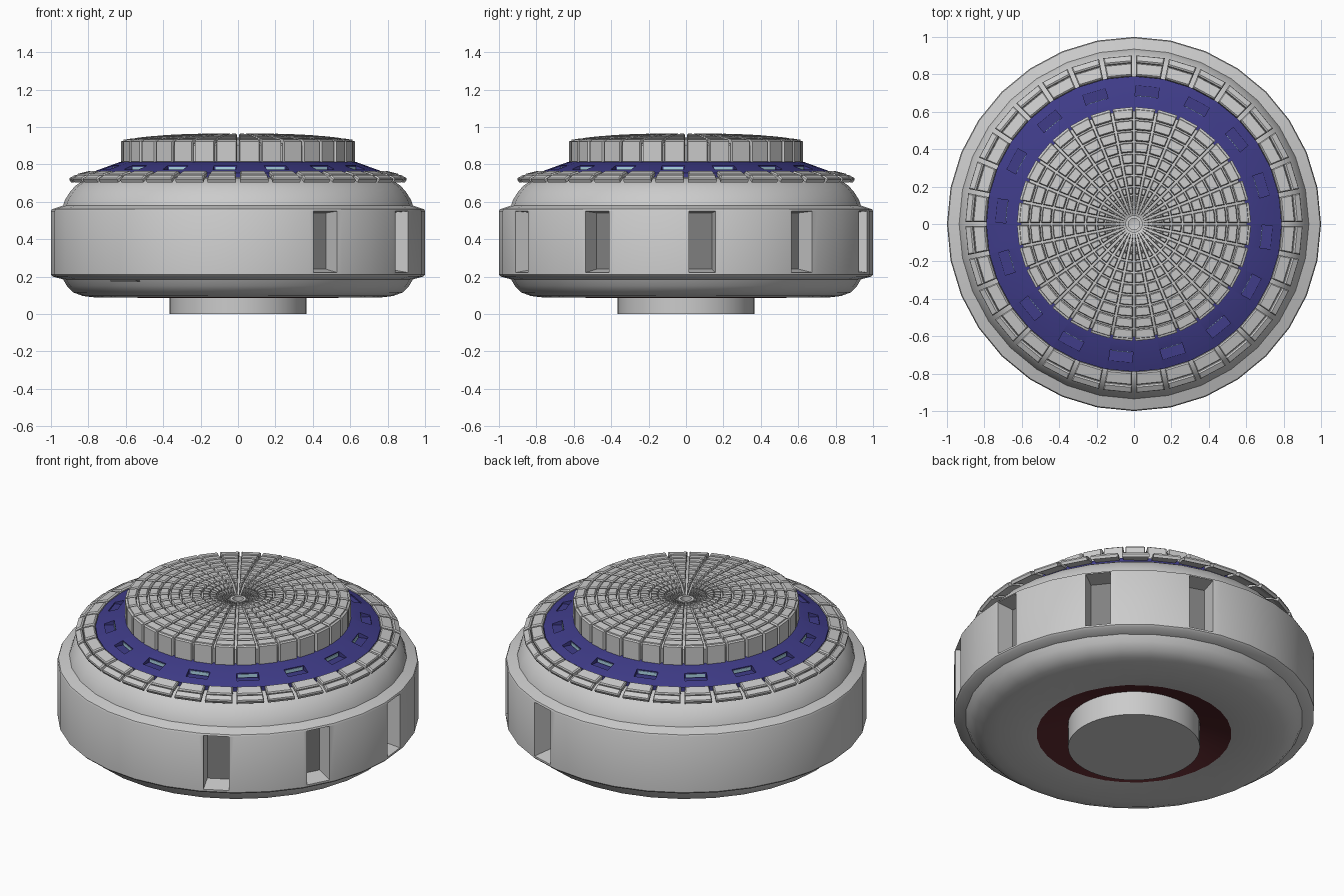
import bpy, bmesh
from math import sin, cos, pi, radians, asin, hypot
from mathutils import Matrix, Vector

if "Cube" in bpy.data.objects:
    bpy.data.objects.remove(bpy.data.objects["Cube"])

N = 32


def material(name, col):
    m = bpy.data.materials.new(name)
    m.diffuse_color = (*col, 1)
    m.use_nodes = True
    m.node_tree.nodes["Principled BSDF"].inputs["Base Color"].default_value = m.diffuse_color
    return m


BLUE = material("blue_paint", (0.05, 0.045, 0.25))
SKY = material("pale_glass", (0.42, 0.68, 0.80))
RED = material("red_paint", (0.10, 0.02, 0.025))
DARK = material("dark_glass", (0.22, 0.22, 0.22))


def finish(name, bm, mat=None, smooth=True, normals=True):
    if normals:
        bmesh.ops.recalc_face_normals(bm, faces=bm.faces)
    me = bpy.data.meshes.new(name)
    bm.to_mesh(me)
    bm.free()
    ob = bpy.data.objects.new(name, me)
    bpy.context.collection.objects.link(ob)
    if mat:
        me.materials.append(mat)
    if smooth:
        smooth_obj(ob)
    return ob


def select(ob):
    bpy.ops.object.select_all(action='DESELECT')
    ob.select_set(True)
    bpy.context.view_layer.objects.active = ob


def smooth_obj(ob):
    select(ob)
    bpy.ops.object.shade_smooth_by_angle(angle=radians(32))


def lathe(name, pts, mat=None, closed=False, n=N, smooth=True):
    bm = bmesh.new()
    rings = []
    for r, z in pts:
        if r == 0:
            rings.append([bm.verts.new((0, 0, z))] * n)
        else:
            rings.append([bm.verts.new((r * cos(2 * pi * i / n), r * sin(2 * pi * i / n), z))
                          for i in range(n)])
    pairs = list(zip(rings, rings[1:]))
    if closed:
        pairs.append((rings[-1], rings[0]))
    for a, b in pairs:
        for i in range(n):
            j = (i + 1) % n
            vs = list(dict.fromkeys((a[i], a[j], b[j], b[i])))
            bm.faces.new(vs)
    return finish(name, bm, mat, smooth)


def hexa(bm, lo, hi):
    # six-sided block from two matching quads
    a = [bm.verts.new(v) for v in lo]
    b = [bm.verts.new(v) for v in hi]
    bm.faces.new(a)
    bm.faces.new(b)
    for i in range(4):
        j = (i + 1) % 4
        bm.faces.new((a[i], a[j], b[j], b[i]))


def radial_blocks(name, angles, inner, outer, mat=None):
    # inner / outer = (x, half_width, z_low, z_high), repeated around the axis
    bm = bmesh.new()
    for a in angles:
        m = Matrix.Rotation(radians(a), 3, 'Z')
        quads = [[m @ Vector((x, y, z)) for y, z in ((-w, z0), (w, z0), (w, z1), (-w, z1))]
                 for x, w, z0, z1 in (inner, outer)]
        hexa(bm, *quads)
    return finish(name, bm, mat, smooth=False)


def cut(ob, cutter):
    md = ob.modifiers.new("pockets", 'BOOLEAN')
    md.operation = 'DIFFERENCE'
    md.solver = 'EXACT'
    md.object = cutter
    select(ob)
    bpy.ops.object.modifier_apply(modifier=md.name)
    bpy.data.objects.remove(cutter)
    smooth_obj(ob)


def tiles(name, rows, thick, gap, inset=0.006):
    # rows of separate chamfered tiles; each row runs inside -> outside
    bm = bmesh.new()
    for (r0, z0), (r1, z1) in rows:
        length = hypot(r1 - r0, z1 - z0)
        dr, dz = (r1 - r0) / length, (z1 - z0) / length
        for i in range(N):
            quads = []
            for off, ins in ((-thick, 0), (-0.3 * thick, 0), (0, inset)):
                ins = min(ins, 0.2 * length, 0.03 * (r0 + r1))
                quad = []
                for r, z, s, side in ((r0, z0, 1, 0), (r1, z1, -1, 0), (r1, z1, -1, 1), (r0, z0, 1, 1)):
                    rr = r + s * ins * dr - off * dz
                    zz = z + s * ins * dz + off * dr
                    g = min(gap / 2 + ins, 0.07 * rr)
                    t = 2 * pi * (i + side) / N + (1 - 2 * side) * asin(g / rr)
                    quad.append(bm.verts.new((rr * cos(t), rr * sin(t), zz)))
                quads.append(quad)
            bm.faces.new(quads[0])
            bm.faces.new(quads[2])
            for a, b in zip(quads, quads[1:]):
                for k in range(4):
                    j = (k + 1) % 4
                    bm.faces.new((a[k], a[j], b[j], b[k]))
    return finish(name, bm, smooth=False)


# main hull with outer band
hull = lathe("hull", [(0, .15), (.36, .15), (.535, .088), (.76, .088), (.83, .096), (.88, .115), (.915, .15),
                      (.935, .185), (.99, .20), (1, .21), (1, .55), (.995, .56), (.935, .58), (.925, .61),
                      (.90, .65), (.87, .685), (.84, .705), (.80, .725), (.60, .735), (0, .735)])
angles = [-62 + 33.5 * i for i in range(5)]
cut(hull, radial_blocks("window_cutter", angles, (.885, .062, .24, .54), (1.06, .076, .21, .555)))
radial_blocks("hull_windows", angles, (.88, .062, .24, .54), (.888, .062, .24, .54), DARK)

# small hatch lip low on the hull
radial_blocks("hatch_lip", [-130], (.90, .09, .173, .182), (.955, .09, .173, .182), DARK)

# underside: red recess and foot
lathe("red_recess", [(.54, .086), (.36, .147)], RED)
lathe("foot", [(0, 0), (.365, 0), (.365, .16), (0, .16)], n=64)

# blue sloping roof ring with small windows
roof = lathe("blue_roof", [(.60, .73), (.60, .815), (.63, .813), (.79, .755), (.79, .73)], BLUE, closed=True)
slots = [-5.625 + 22.5 * i for i in range(16)]
cut(roof, radial_blocks("slot_cutter", slots, (.683, .062, .764, .83), (.738, .062, .764, .83)))
radial_blocks("roof_windows", slots, (.681, .052, .768, .786), (.686, .052, .768, .786), SKY)

# two rows of edge tiles around the roof
tiles("rim_tiles", [((.795, .765), (.862, .748)), ((.868, .745), (.905, .724))], .024, .022)

# tiled drum and shallow dome
def dome_z(r):
    return .965 - .035 * (r / .62) ** 3 - max(0, .15 - r) * .35


radii = [.05, .08, .115, .155, .20, .26, .32, .38, .44, .50, .56, .62]
rows = []
for a, b in zip(radii, radii[1:]):
    e = .005 if b > .16 else .003
    rows.append(((a + e, dome_z(a + e)), (b - e, dome_z(b - e))))
rows.append(((.625, .926), (.625, .81)))
tiles("dome_tiles", rows, .022, .013, .004)
lathe("dome_core", [(.605, .80), (.605, .90)] + [(r, dome_z(r) - .021) for r in (.58, .44, .3, .155, .04)]
      + [(0, dome_z(0) - .03)])
lathe("dome_hub", [(.03, .90), (.03, .93), (.046, .93), (.046, .90)], closed=True)
